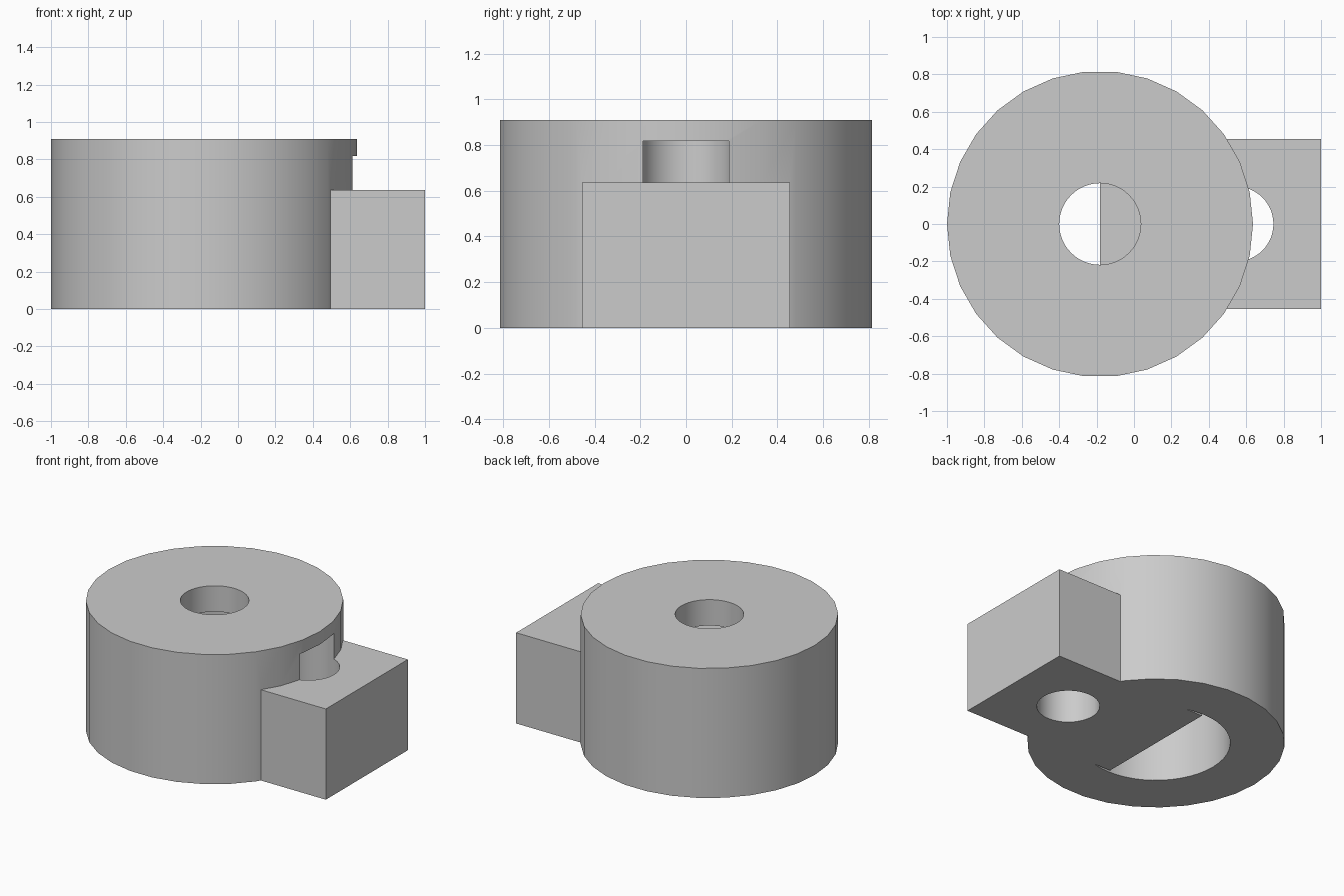
import bpy
import math

if "Cube" in bpy.data.objects:
    bpy.data.objects.remove(bpy.data.objects["Cube"], do_unlink=True)

U = 1 / 11            # design unit
AXIS_X = -2 * U       # centre line of the hub

grey = bpy.data.materials.new("plain_grey")
grey.use_nodes = True
colour = (0.6, 0.6, 0.6, 1)
grey.diffuse_color = colour
grey.node_tree.nodes["Principled BSDF"].inputs["Base Color"].default_value = colour


def finish(name):
    obj = bpy.context.object
    obj.name = name
    obj.data.materials.append(grey)
    return obj


def cylinder(name, x, radius, z0, z1, sides):
    """Upright cylinder with a vertex on the x axis; sizes in units."""
    bpy.ops.mesh.primitive_cylinder_add(
        vertices=sides, radius=radius * U, depth=(z1 - z0) * U,
        location=(AXIS_X + x * U, 0, (z0 + z1) / 2 * U),
        rotation=(0, 0, math.pi / 2))
    bpy.ops.object.transform_apply(location=True, rotation=True, scale=True)
    return finish(name)


def box(name, x0, x1, width, height):
    bpy.ops.mesh.primitive_cube_add(
        size=1, location=(AXIS_X + (x0 + x1) / 2 * U, 0, height / 2 * U))
    bpy.context.object.scale = ((x1 - x0) * U, width * U, height * U)
    bpy.ops.object.transform_apply(location=True, rotation=True, scale=True)
    return finish(name)


def combine(target, tool, operation):
    mod = target.modifiers.new(operation.lower(), 'BOOLEAN')
    mod.operation = operation
    mod.solver = 'EXACT'
    mod.object = tool
    tool.hide_render = True
    bpy.context.view_layer.objects.active = target
    bpy.ops.object.modifier_apply(modifier=mod.name)
    bpy.data.objects.remove(tool, do_unlink=True)


# Round hub with a wide pocket below and a narrow hole through the top
hub = cylinder("hub_with_arm", 0, 9, 0, 10, 30)
combine(hub, cylinder("pocket_cutter", 0, 5.2, -1, 8, 48), 'DIFFERENCE')
combine(hub, cylinder("top_hole_cutter", 0, 2.4, 7.5, 11, 48), 'DIFFERENCE')

# Square arm that starts at the hub axis and half fills the pocket
combine(hub, box("arm", 0, 13, 10, 7), 'UNION')

# Pin hole up through the arm and into the hub wall
combine(hub, cylinder("pin_hole_cutter", 8, 2.2, -1, 9, 48), 'DIFFERENCE')

# Smooth round walls, sharp rims
bpy.ops.object.select_all(action='DESELECT')
hub.select_set(True)
bpy.context.view_layer.objects.active = hub
bpy.ops.object.shade_smooth_by_angle(angle=math.radians(30))
